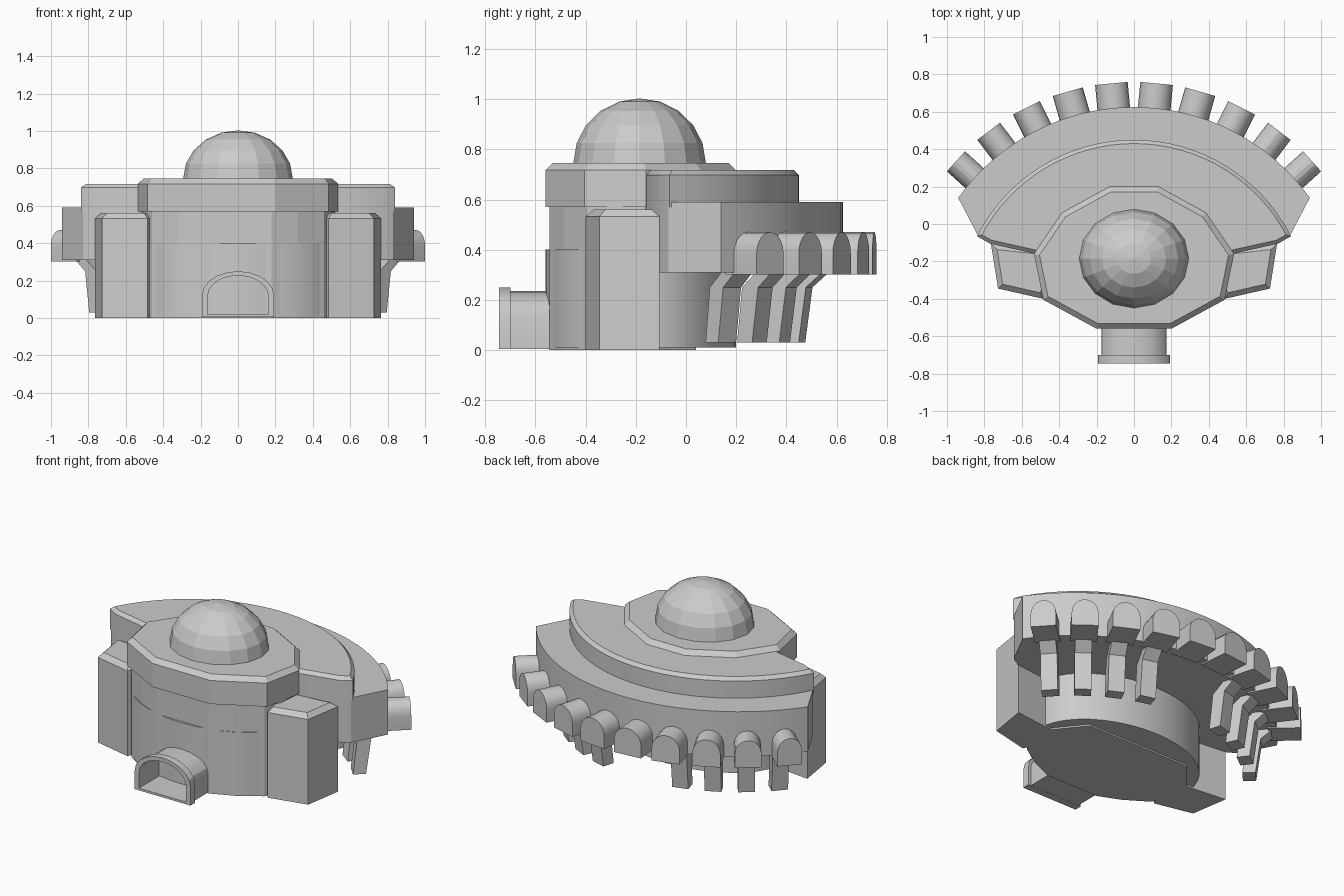
import bpy, bmesh
from math import sin, cos, pi, radians, atan2, hypot
from mathutils import Matrix, Vector

if "Cube" in bpy.data.objects:
    bpy.data.objects.remove(bpy.data.objects["Cube"])

ARC_Y = -0.528  # centre of the rear terrace arc


def finish(bm, name, smooth=False):
    bmesh.ops.recalc_face_normals(bm, faces=bm.faces)
    me = bpy.data.meshes.new(name)
    bm.to_mesh(me)
    bm.free()
    ob = bpy.data.objects.new(name, me)
    bpy.context.collection.objects.link(ob)
    if smooth:
        bpy.ops.object.select_all(action='DESELECT')
        ob.select_set(True)
        bpy.context.view_layer.objects.active = ob
        bpy.ops.object.shade_smooth_by_angle(angle=radians(20))
    return ob


def extrude(bm, pts, vec):
    """Solid from a closed list of 3D points pushed along vec; returns the end face."""
    a = [bm.verts.new(p) for p in pts]
    b = [bm.verts.new(Vector(p) + Vector(vec)) for p in pts]
    n = len(a)
    bm.faces.new(a)
    end = bm.faces.new(b)
    for i in range(n):
        bm.faces.new((a[i], a[(i + 1) % n], b[(i + 1) % n], b[i]))
    return end


def prism(name, outline, z0, z1, bevel=0.0, smooth=False):
    bm = bmesh.new()
    top = extrude(bm, [(x, y, z0) for x, y in outline], (0, 0, z1 - z0))
    bmesh.ops.recalc_face_normals(bm, faces=bm.faces)
    if bevel:
        bmesh.ops.bevel(bm, geom=list(top.edges), offset=bevel, segments=1,
                        affect='EDGES', profile=0.5)
    return finish(bm, name, smooth)


def mirrored(right):
    """Complete a right-hand outline with its reflection."""
    return right + [(-x, y) for x, y in reversed(right)]


def back_arc(end, top, n=32):
    """Arc through (end), (0, top) and the mirrored end, right to left."""
    ex, ey = end
    c = (ex**2 + ey**2 - top**2) / (2 * (ey - top))
    r = top - c
    a = atan2(ex, ey - c)
    return [(r * sin(a - 2 * a * i / n), c + r * cos(a - 2 * a * i / n)) for i in range(n + 1)]


def arch(half, spring, rise, z0, n=10):
    """Arch outline in a vertical plane: (u, z) pairs."""
    return ([(half, z0)] + [(half * cos(pi * i / n), spring + rise * sin(pi * i / n))
            for i in range(n + 1)] + [(-half, z0)])


# Front hall with faceted front
hall = mirrored([(0.18, -0.545), (0.32, -0.485), (0.46, -0.395), (0.505, -0.30),
                 (0.52, -0.16), (0.36, 0.04)])
prism("front_hall", hall, 0.0, 0.59)

# Round rear drum under the terrace
prism("rear_drum", [(0.55 * cos(2 * pi * i / 40), -0.18 + 0.38 * sin(2 * pi * i / 40))
                    for i in range(40)], 0.01, 0.40, smooth=True)

# Roof cap
prism("roof_cap", mirrored([(0.2, -0.56), (0.485, -0.405), (0.535, -0.16),
                            (0.385, 0.06), (0.13, 0.20)]), 0.57, 0.745, 0.028)

# Dome
bm = bmesh.new()
bmesh.ops.create_uvsphere(bm, u_segments=16, v_segments=10, radius=1)
bmesh.ops.bisect_plane(bm, geom=bm.verts[:] + bm.edges[:] + bm.faces[:],
                       plane_co=(0, 0, -0.05), plane_no=(0, 0, 1), clear_inner=True)
bmesh.ops.transform(bm, verts=bm.verts, matrix=Matrix.Translation((0, -0.185, 0.745))
                    @ Matrix.Diagonal((0.293, 0.264, 0.258, 1)))
finish(bm, "dome")

# Side wings
for s, side in ((1, "right"), (-1, "left")):
    prism("wing_" + side, [(s * x, y) for x, y in
          [(0.765, -0.105), (0.727, -0.345), (0.485, -0.40), (0.40, -0.20), (0.45, -0.14)]],
          0.0, 0.56, 0.028)

# Rear terrace and the upper tier on it
front = [(-0.83, -0.07), (-0.77, -0.105), (-0.5, -0.165), (0.5, -0.165), (0.77, -0.105), (0.83, -0.07)]
prism("terrace", back_arc((0.94, 0.14), 0.625) + front, 0.31, 0.59, smooth=True)
prism("upper_tier", back_arc((0.84, -0.065), 0.45) + front[1:-1], 0.57, 0.717, 0.02, smooth=True)

# Arched bays and bent struts around the terrace
bays, struts = bmesh.new(), bmesh.new()
strut_profile = [(0.955, 0.03), (1.03, 0.03), (1.06, 0.25), (1.14, 0.32), (1.06, 0.32), (0.98, 0.25)]
for s in (1, -1):
    for i in range(5):
        a = s * radians(5.4 + 10.6 * i)
        out, tan = Vector((sin(a), cos(a), 0)), Vector((cos(a), -sin(a), 0))
        base = Vector((0, ARC_Y, 0))
        half = 0.0875 - 0.0038 * i
        extrude(bays, [base + out * 1.10 + tan * u + Vector((0, 0, z))
                       for u, z in arch(half, 0.385, 0.085, 0.302)], out * 0.185)
        if i:
            extrude(struts, [base + out * r - tan * 0.048 + Vector((0, 0, z))
                             for r, z in strut_profile], tan * 0.096)
finish(bays, "arched_bays", True)
finish(struts, "struts")


# Entrance tunnel: hollow arch with a thin floor and a front rim
def arch_ring(name, outer, inner, y0, y1):
    bm = bmesh.new()
    rows = [[bm.verts.new((u, y, z)) for u, z in p]
            for p, y in ((outer, y0), (outer, y1), (inner, y1), (inner, y0))]
    n = len(outer)
    for k in range(4):
        p, q = rows[k], rows[(k + 1) % 4]
        for i in range(n):
            j = (i + 1) % n
            bm.faces.new((p[i], p[j], q[j], q[i]))
    return finish(bm, name, True)


opening = arch(0.163, 0.115, 0.112, 0.018)
arch_ring("entrance_tunnel", arch(0.175, 0.12, 0.115, 0.005), opening, -0.735, -0.53)
arch_ring("entrance_rim", arch(0.193, 0.12, 0.13, 0.004), opening, -0.745, -0.70)
